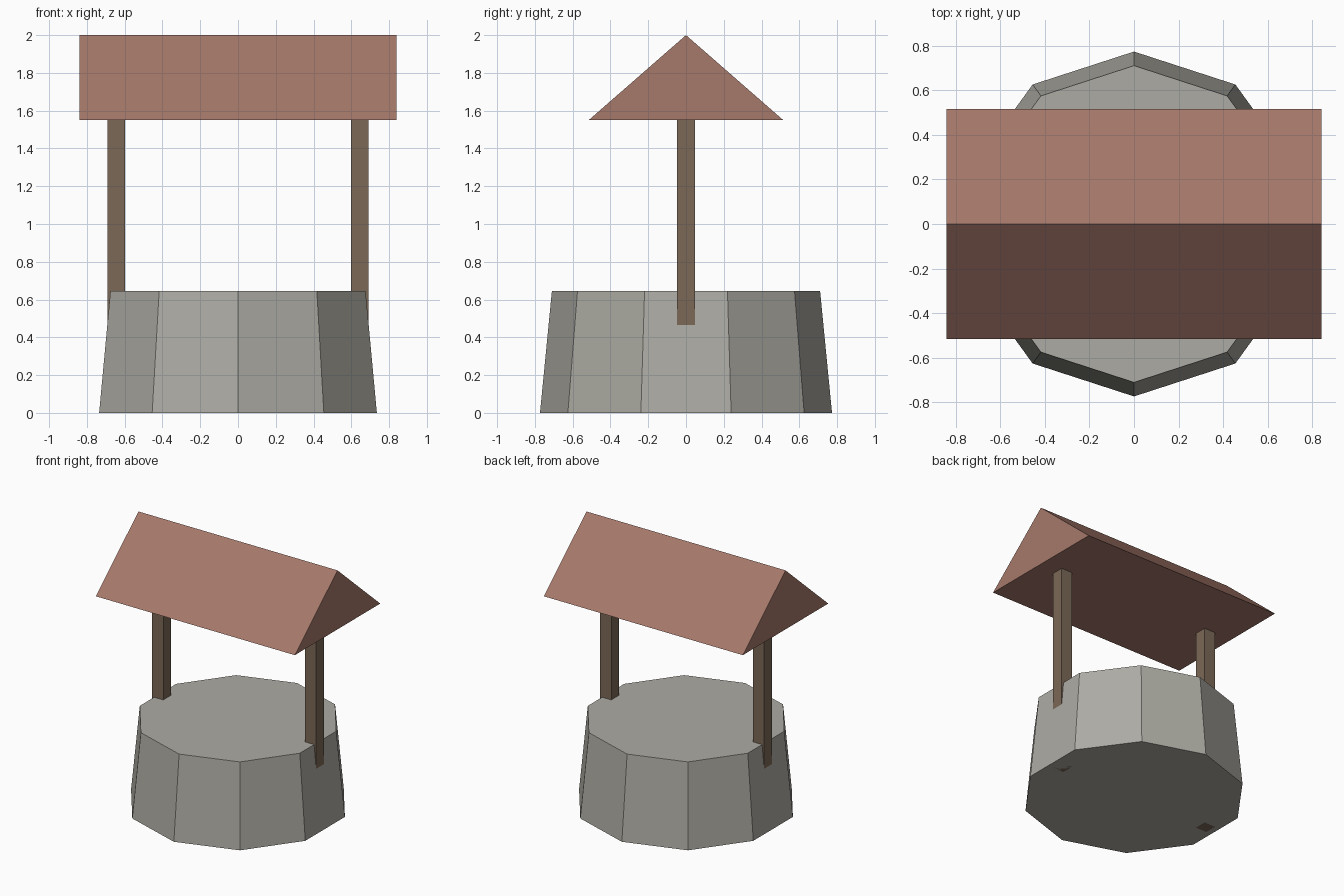
import bpy, bmesh, math

if "Cube" in bpy.data.objects:
    bpy.data.objects.remove(bpy.data.objects["Cube"])


def material(name, color):
    m = bpy.data.materials.new(name)
    m.diffuse_color = (*color, 1)
    m.use_nodes = True
    m.node_tree.nodes["Principled BSDF"].inputs["Base Color"].default_value = m.diffuse_color
    return m


stone = material("grey stone", (0.42, 0.41, 0.37))
wood = material("brown wood", (0.20, 0.14, 0.095))
tile = material("clay red", (0.38, 0.19, 0.145))


def prism(name, bottom, top, mat):
    """Flat-sided solid between two matching rings of points."""
    bm = bmesh.new()
    lo = [bm.verts.new(p) for p in bottom]
    hi = [bm.verts.new(p) for p in top]
    n = len(lo)
    bm.faces.new(lo[::-1])
    bm.faces.new(hi)
    for i in range(n):
        j = (i + 1) % n
        bm.faces.new((lo[i], lo[j], hi[j], hi[i]))
    bmesh.ops.recalc_face_normals(bm, faces=bm.faces)
    mesh = bpy.data.meshes.new(name)
    bm.to_mesh(mesh)
    bm.free()
    mesh.materials.append(mat)
    ob = bpy.data.objects.new(name, mesh)
    bpy.context.collection.objects.link(ob)
    return ob


def ring(radius, z, sides=10):
    angles = [math.pi / 2 + math.tau * i / sides for i in range(sides)]
    return [(radius * math.cos(a), radius * math.sin(a), z) for a in angles]


def rect(cx, half, z):
    return [(cx + sx * half, sy * half, z)
            for sx, sy in ((-1, -1), (1, -1), (1, 1), (-1, 1))]


# Tapered ten-sided stone wall
prism("well_wall", ring(0.773, 0), ring(0.71, 0.645), stone)

# Two square posts running from the ground to the roof
for side, x in (("left", -0.645), ("right", 0.645)):
    prism(side + "_post", rect(x, 0.047, 0), rect(x, 0.047, 1.55), wood)

# Solid gabled roof
gable = ((-0.515, 1.55), (0.515, 1.55), (0, 2.0))
prism("roof", [(-0.84, y, z) for y, z in gable],
      [(0.84, y, z) for y, z in gable], tile)
